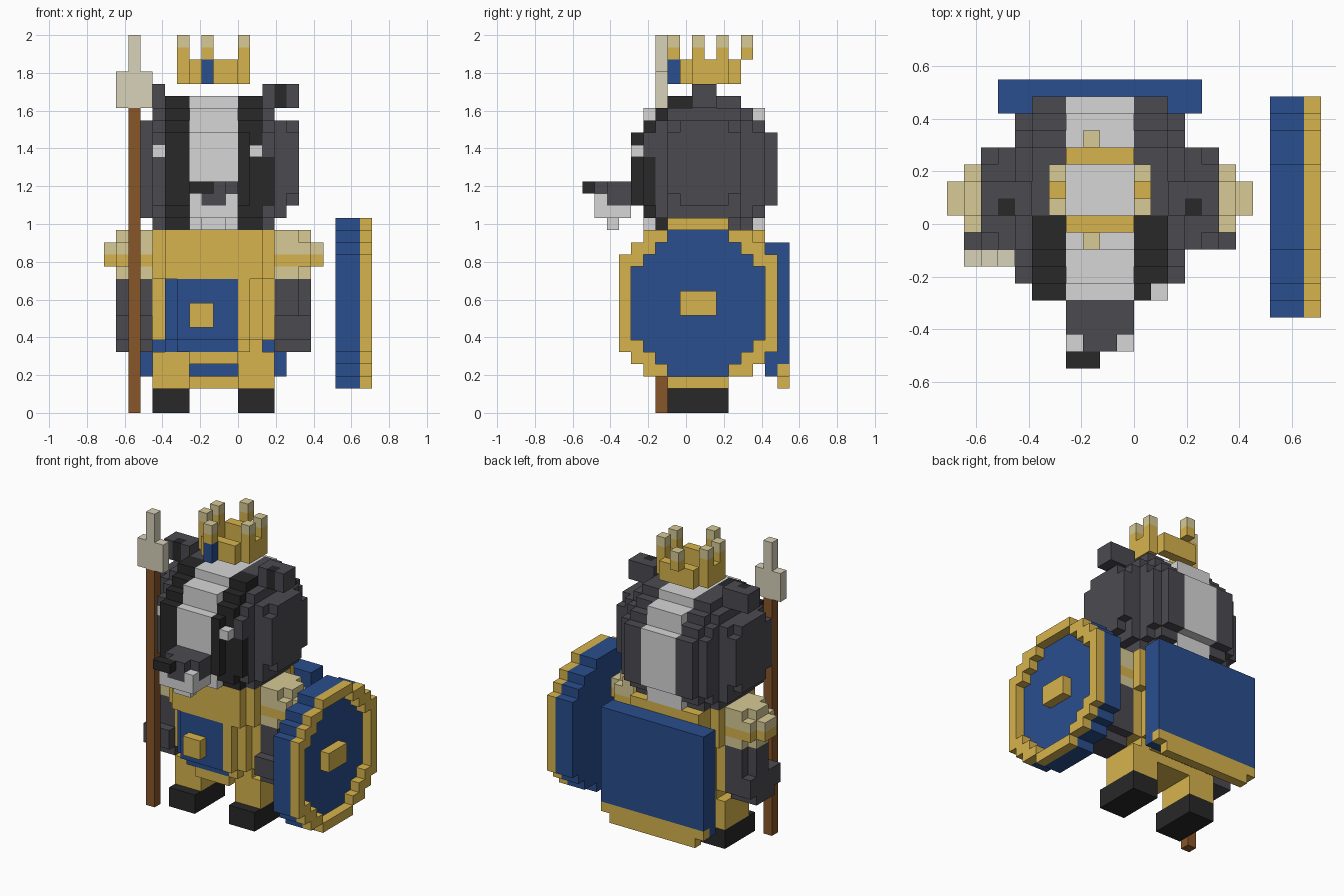
import bpy, bmesh

cube = bpy.data.objects.get("Cube")
if cube:
    bpy.data.objects.remove(cube, do_unlink=True)

V = 2 / 31          # size of one block
MIRROR = 18         # body is symmetric about block column 9


def linear(c):
    c /= 255
    return c / 12.92 if c <= 0.04045 else ((c + 0.055) / 1.055) ** 2.4


PALETTE = {
    "dark grey": (75, 74, 80), "black": (40, 40, 40), "light grey": (214, 214, 214),
    "gold": (215, 180, 77), "pale gold": (215, 202, 150), "bone": (216, 210, 186),
    "blue": (41, 78, 142), "brown": (136, 86, 42),
}
MATS = {}
for label, rgb in PALETTE.items():
    m = bpy.data.materials.new(label)
    m.use_nodes = True
    col = (*[linear(c) for c in rgb], 1)
    m.diffuse_color = col
    m.node_tree.nodes["Principled BSDF"].inputs["Base Color"].default_value = col
    MATS[label] = m


def flip(boxes):
    """Mirror boxes across the body's centre."""
    return [(c, MIRROR - x1, MIRROR - x0, *r) for c, x0, x1, *r in boxes]


def build(name, boxes):
    """Fill blocks box by box (later ones win, None carves), then skin them."""
    cells = {}
    for colour, x0, x1, y0, y1, z0, z1 in boxes:
        for x in range(x0, x1):
            for y in range(y0, y1):
                for z in range(z0, z1):
                    if colour:
                        cells[x, y, z] = colour
                    else:
                        cells.pop((x, y, z), None)
    used = sorted(set(cells.values()))
    bm = bmesh.new()
    verts = {}

    def vert(p):
        if p not in verts:
            verts[p] = bm.verts.new(((p[0] - 11) * V, (p[1] - 8.5) * V, p[2] * V))
        return verts[p]

    for cell, colour in cells.items():
        for a in range(3):
            b, c = (a + 1) % 3, (a + 2) % 3
            for side in (0, 1):
                near = list(cell)
                near[a] += 1 if side else -1
                if tuple(near) in cells:
                    continue
                ring = []
                for u, w in ((0, 0), (1, 0), (1, 1), (0, 1)):
                    p = list(cell)
                    p[a] += side
                    p[b] += u
                    p[c] += w
                    ring.append(vert(tuple(p)))
                face = bm.faces.new(ring if side else ring[::-1])
                face.material_index = used.index(colour)
    me = bpy.data.meshes.new(name)
    bm.to_mesh(me)
    bm.free()
    for colour in used:
        me.materials.append(MATS[colour])
    ob = bpy.data.objects.new(name, me)
    bpy.context.collection.objects.link(ob)
    return ob


# Head: rounded slabs across x, each a list of (half depth, z low, z high)
SLABS = [
    (11, 13, [(6, 17, 23), (5, 16, 24), (4, 15, 25), (3, 25, 26)]),
    (13, 14, [(5, 17, 23), (4, 16, 24), (3, 15, 25)]),
    (14, 15, [(3, 16, 24)]),
    (15, 16, [(3, 18, 23), (2, 17, 24)]),
]
half = [("dark grey", x0, x1, 10 - h, 10 + h, z0, z1)
        for x0, x1, rects in SLABS for h, z0, z1 in rects]
# black eye stripes cover the front of the inner slab
half += [("black", 11, 13, 10 - h, 9, z0, z1) for h, z0, z1 in SLABS[0][2]]
stripe = [("light grey", 7, 11, 10 - h, 10 + h, z0, z1)
          for h, z0, z1 in [(6, 17, 23), (5, 15, 25), (3, 25, 26)]]
eyes = [(None, 12, 13, 4, 5, 17, 23),
        ("light grey", 12, 13, 4, 5, 21, 22),
        ("black", 13, 14, 5, 6, 17, 21),
        ("light grey", 4, 5, 5, 6, 21, 22)]
build("head", half + flip(half) + stripe + eyes)

# Ears with a dark inner block
ear = [("dark grey", 13, 16, 9, 11, 25, 27), ("black", 14, 15, 9, 10, 25, 27)]
build("left_ear", ear)
build("right_ear", flip(ear))

# Snout and nose
build("snout", [
    ("light grey", 7, 11, 1, 4, 16, 18),
    ("light grey", 8, 10, 2, 3, 15, 16),
    ("dark grey", 7, 11, 2, 4, 17, 19),
    ("dark grey", 8, 10, 1, 2, 17, 19),
])
build("nose", [("black", 7, 9, 0, 1, 18, 19)])

# Crown: open ring, pale-tipped points and a front gem
crown = [("gold", 7, 11, y, y + 1, 27, 29) for y in (8, 12)]
crown += [("gold", x, x + 1, 9, 12, 27, 29) for x in (6, 11)]
for x, y in ((8, 7), (8, 13), (6, 9), (6, 11), (11, 9), (11, 11)):
    crown += [("gold", x, x + 1, y, y + 1, 29, 30),
              ("pale gold", x, x + 1, y, y + 1, 30, 31)]
build("crown", crown)
build("crown_gem", [("blue", 8, 9, 7, 8, 27, 29)])

# Torso armour, rounded at the corners, with the blue tabard on its front
build("torso", [
    ("gold", 5, 13, 8, 12, 5, 6),
    ("gold", 6, 12, 7, 13, 5, 6),
    ("gold", 4, 14, 8, 12, 6, 11),
    ("gold", 5, 13, 7, 13, 6, 11),
    ("gold", 6, 12, 6, 13, 6, 11),
    ("gold", 4, 14, 7, 13, 11, 15),
    ("gold", 5, 13, 6, 14, 11, 15),
    ("gold", 5, 13, 14, 15, 13, 15),
    ("blue", 5, 6, 7, 8, 6, 11),
    ("blue", 5, 6, 8, 9, 5, 6),
    ("blue", 6, 11, 7, 8, 5, 6),
    ("blue", 6, 11, 6, 7, 6, 11),
])
build("buckle", [("gold", 7, 9, 5, 6, 7, 9)])

# Hips, legs and boots
build("hips", [("gold", 7, 11, 7, 12, 4, 5)])
leg = [("gold", 11, 14, 8, 12, 2, 5)]
boot = [("black", 11, 14, 7, 12, 0, 2)]
# Arms with a wider hand, and rounded shoulder guards
arm = [("dark grey", 14, 17, 9, 11, 8, 11), ("dark grey", 14, 16, 8, 12, 8, 11),
       ("dark grey", 14, 17, 7, 12, 6, 8), ("dark grey", 14, 17, 8, 11, 5, 6)]
guard = [("pale gold", 14, 17, 9, 11, 11, 15), ("pale gold", 14, 17, 8, 12, 12, 14),
         ("pale gold", 14, 16, 8, 12, 11, 15), ("pale gold", 17, 18, 9, 11, 12, 14),
         ("gold", 14, 17, 8, 12, 12, 13), ("gold", 17, 18, 9, 11, 12, 13)]
for label, shape in (("leg", leg), ("boot", boot), ("arm", arm), ("shoulder_guard", guard)):
    build("left_" + label, shape)
    build("right_" + label, flip(shape))

# Cape with a gold hem
build("cape", [
    ("blue", 3, 15, 15, 16, 3, 14),
    ("blue", 3, 15, 16, 17, 4, 14),
    ("gold", 3, 15, 16, 17, 3, 4),
    ("gold", 4, 14, 16, 17, 2, 3),
])

# Round shield: rows of (y low, y high, z low, z high)
OUTER = [(7, 12, 2, 16), (5, 14, 3, 15), (4, 15, 4, 14), (3, 16, 5, 13)]
INNER = [(7, 12, 3, 15), (6, 13, 4, 14), (5, 14, 5, 13), (4, 15, 6, 12)]
build("shield_board", [("blue", 19, 21, *r) for r in OUTER])
build("shield_rim", [("gold", 21, 22, *r) for r in OUTER] + [(None, 21, 22, *r) for r in INNER])
build("shield_boss", [("gold", 21, 22, 8, 11, 8, 10)])

# Spear
build("spear_shaft", [("brown", 2, 3, 6, 7, 0, 25)])
build("spear_head", [("bone", 1, 4, 6, 7, 25, 28), ("bone", 2, 3, 6, 7, 28, 31)])
